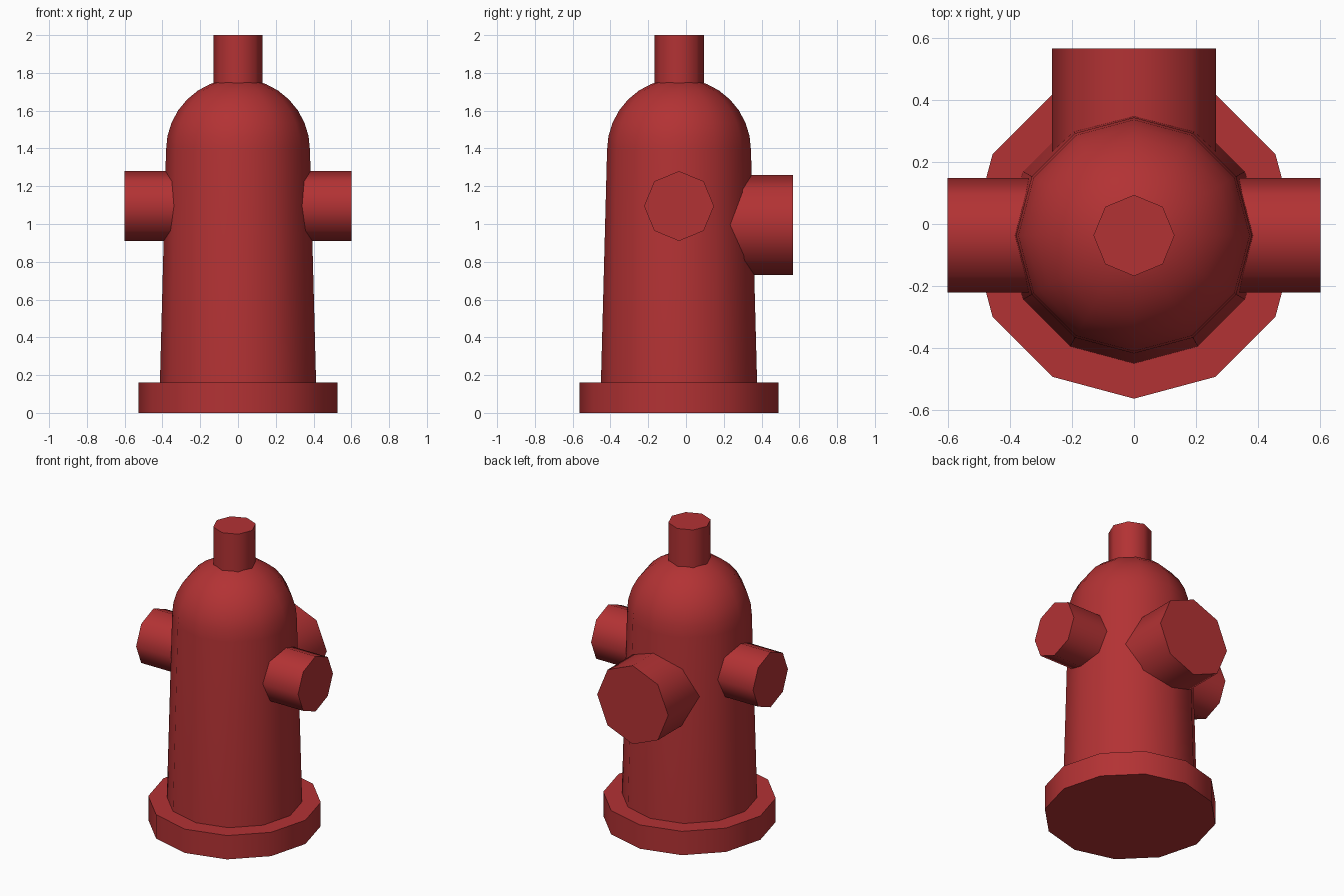
import bpy, math
from mathutils import Matrix, Vector

cube = bpy.data.objects.get("Cube")
if cube:
    bpy.data.objects.remove(cube, do_unlink=True)

RED = (0.45, 0.032, 0.034, 1)
red = bpy.data.materials.new("hydrant red")
red.use_nodes = True
red.diffuse_color = RED
red.node_tree.nodes["Principled BSDF"].inputs["Base Color"].default_value = RED

AXIS_Y = -0.037  # the barrel sits slightly forward of the centre


def lathe(name, profile, sides, origin, axis=(0, 0, 1)):
    """Spin (radius, height) points around an axis, capping both ends."""
    turn = Vector((0, 0, 1)).rotation_difference(Vector(axis)).to_matrix().to_4x4()
    place = Matrix.Translation(origin) @ turn
    verts, faces = [], []
    for radius, height in profile:
        for i in range(sides):
            a = math.tau * i / sides
            verts.append(place @ Vector((radius * math.cos(a), radius * math.sin(a), height)))
    for ring in range(len(profile) - 1):
        low, high = ring * sides, (ring + 1) * sides
        for i in range(sides):
            j = (i + 1) % sides
            faces.append((low + i, low + j, high + j, high + i))
    faces.append(tuple(reversed(range(sides))))
    faces.append(tuple(range(len(verts) - sides, len(verts))))
    mesh = bpy.data.meshes.new(name)
    mesh.from_pydata(verts, [], faces)
    mesh.materials.append(red)
    obj = bpy.data.objects.new(name, mesh)
    bpy.context.collection.objects.link(obj)
    bpy.ops.object.select_all(action='DESELECT')
    obj.select_set(True)
    bpy.context.view_layer.objects.active = obj
    bpy.ops.object.shade_smooth_by_angle(angle=math.radians(55))
    return obj


# Foot flange
lathe("base_flange", [(0.527, 0), (0.527, 0.16)], 12, (0, AXIS_Y, 0))

# Tapered barrel running into a round dome
dome_radius, dome_z = 0.381, 1.39
profile = [(0.415, 0.1)]
for step in range(8):
    a = math.radians(step * 11.25)
    profile.append((dome_radius * math.cos(a), dome_z + dome_radius * math.sin(a)))
lathe("barrel_and_dome", profile, 12, (0, AXIS_Y, 0))

# Operating nut on top
lathe("top_nut", [(0.131, 1.65), (0.131, 2.0)], 8, (0, AXIS_Y, 0))

# Hose outlets on both sides, and the large one at the back
for side, label in ((1, "left"), (-1, "right")):
    lathe(label + "_outlet", [(0.185, 0.2), (0.185, 0.602)], 8,
          (0, AXIS_Y, 1.095), (side, 0, 0))
lathe("back_outlet", [(0.264, 0.1), (0.264, 0.566)], 8, (0, 0, 0.995), (0, 1, 0))
